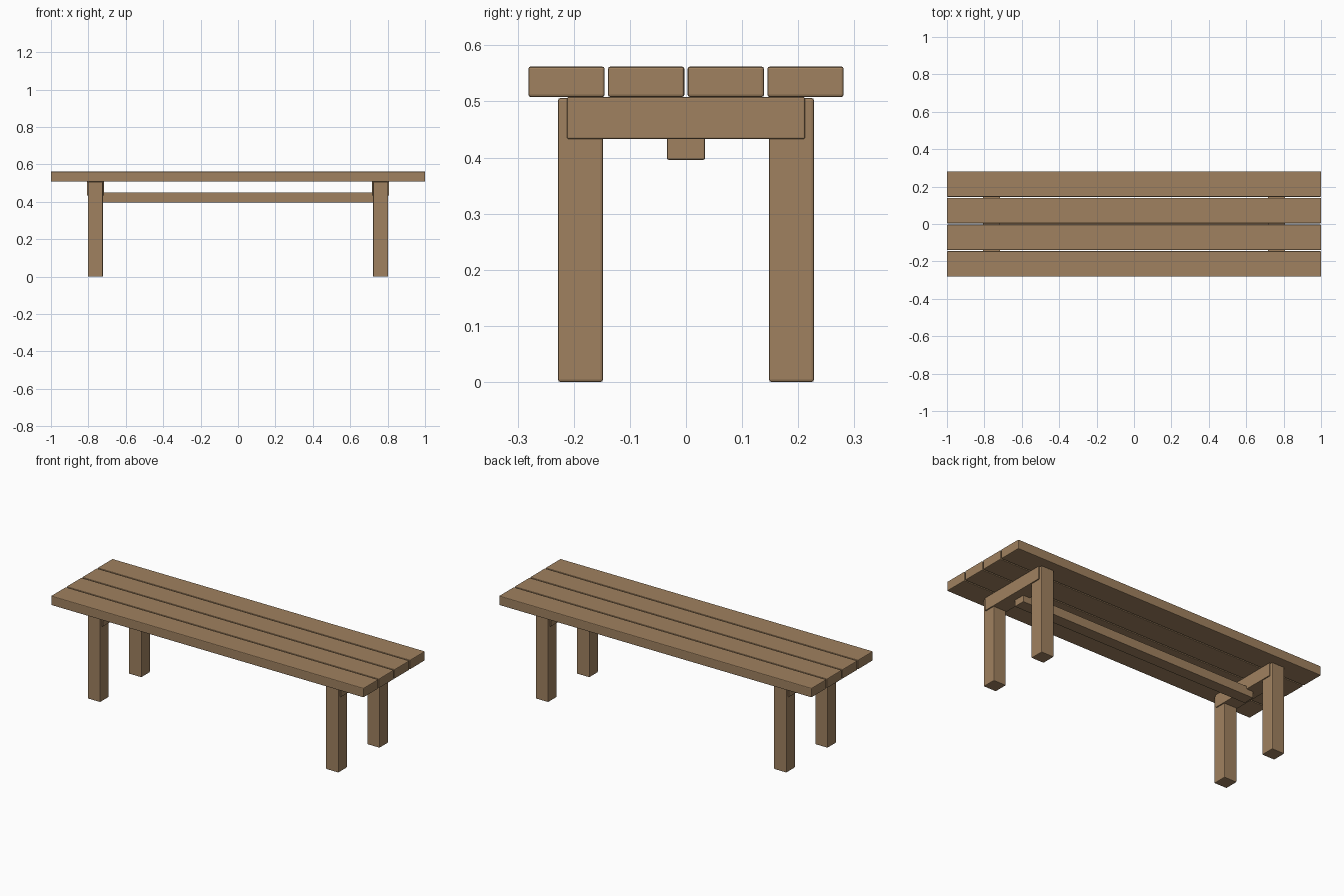
import bpy
import bmesh

cube = bpy.data.objects.get("Cube")
if cube:
    bpy.data.objects.remove(cube, do_unlink=True)

# Single wood colour
wood = bpy.data.materials.new("brown_wood")
wood.use_nodes = True
colour = (0.35, 0.22, 0.115, 1)
wood.diffuse_color = colour
bsdf = wood.node_tree.nodes["Principled BSDF"]
bsdf.inputs["Base Color"].default_value = colour
bsdf.inputs["Roughness"].default_value = 0.8


def beam(name, low, high, edge=0.004):
    """Timber with softened edges, spanning two opposite corners."""
    bm = bmesh.new()
    bmesh.ops.create_cube(bm, size=1)
    for v in bm.verts:
        for i in range(3):
            v.co[i] = low[i] if v.co[i] < 0 else high[i]
    bmesh.ops.bevel(bm, geom=bm.edges[:], offset=edge, segments=2,
                    profile=0.5, affect='EDGES')
    mesh = bpy.data.meshes.new(name)
    bm.to_mesh(mesh)
    bm.free()
    mesh.materials.append(wood)
    obj = bpy.data.objects.new(name, mesh)
    bpy.context.collection.objects.link(obj)
    return obj


# Four seat planks with narrow gaps
plank_width, pitch = 0.136, 0.142
for i in range(4):
    y = (i - 1.5) * pitch
    beam(f"seat_plank_{i + 1}", (-1, y - plank_width / 2, 0.508),
         (1, y + plank_width / 2, 0.562))

# Legs and the crossbar joining each pair
for side, sx in (("left", 1), ("right", -1)):
    for end, sy in (("front", -1), ("back", 1)):
        x, y = sx * 0.762, sy * 0.188
        beam(f"{end}_{side}_leg", (x - 0.04, y - 0.04, 0),
             (x + 0.04, y + 0.04, 0.506))
    beam(f"{side}_crossbar", (x - 0.046, -0.212, 0.433),
         (x + 0.046, 0.212, 0.508), 0.003)

# Long stretcher under the seat
beam("stretcher", (-0.76, -0.034, 0.396), (0.76, 0.034, 0.45), 0.003)
